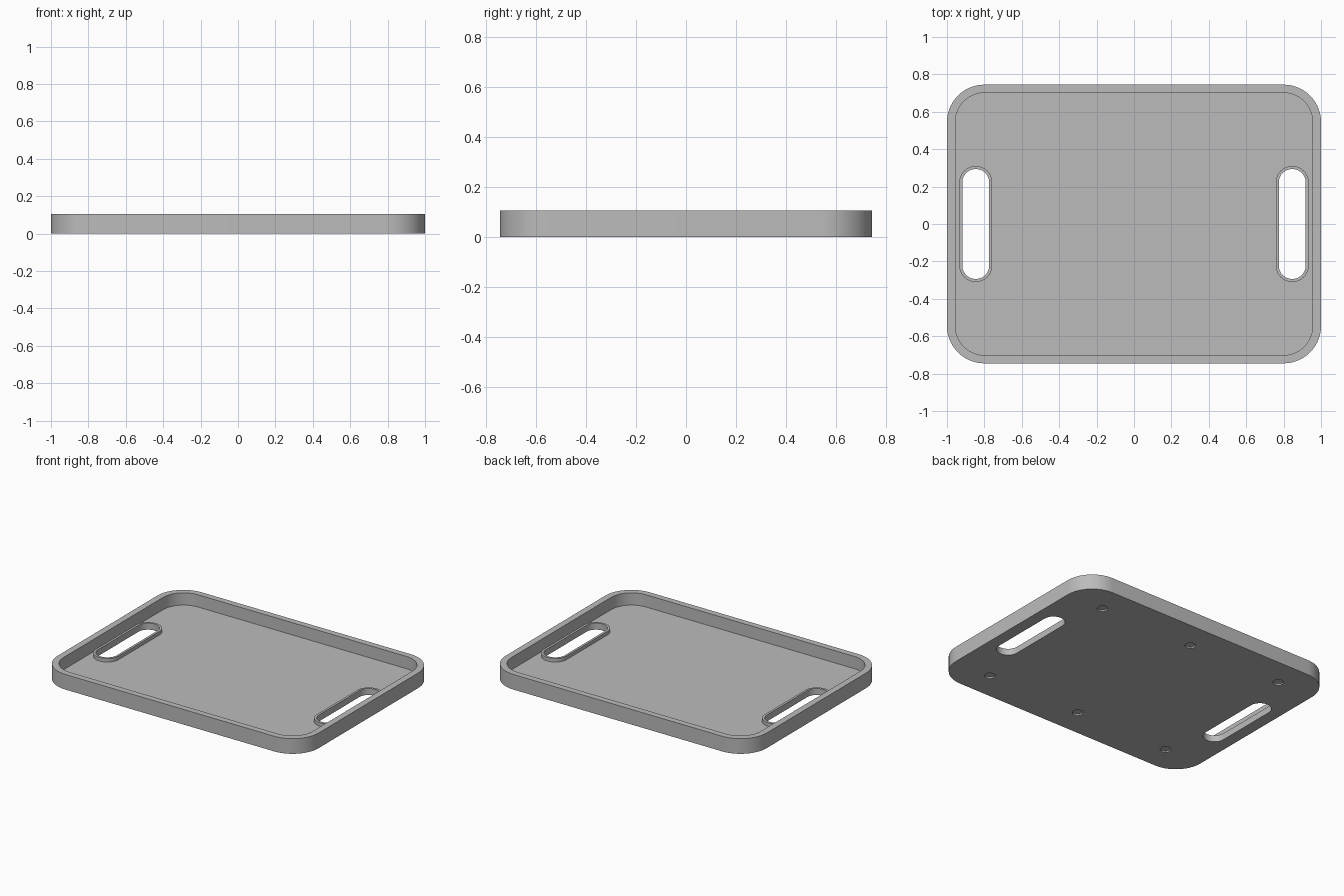
import bpy
import bmesh
from math import sin, cos, pi

cube = bpy.data.objects.get("Cube")
if cube:
    bpy.data.objects.remove(cube, do_unlink=True)

HEIGHT, FLOOR, LIP_TOP = 0.105, 0.02, 0.045
SLOT_X = 0.846

grey = bpy.data.materials.new("light grey plastic")
grey.use_nodes = True
grey.diffuse_color = (0.5, 0.5, 0.5, 1)
grey.node_tree.nodes["Principled BSDF"].inputs["Base Color"].default_value = grey.diffuse_color


def rounded_prism(name, center, half_x, half_y, radius, z0, z1, steps=14):
    """Upright prism with a rounded rectangle outline."""
    bm = bmesh.new()
    outline = []
    corners = [(1, 1), (-1, 1), (-1, -1), (1, -1)]
    for quarter, (sx, sy) in enumerate(corners):
        for i in range(steps + 1):
            a = (quarter + i / steps) * pi / 2
            x = center[0] + sx * (half_x - radius) + radius * cos(a)
            y = center[1] + sy * (half_y - radius) + radius * sin(a)
            outline.append(bm.verts.new((x, y, z0)))
    bmesh.ops.remove_doubles(bm, verts=outline, dist=1e-5)
    base = bm.faces.new([v for v in outline if v.is_valid])
    top = bmesh.ops.extrude_face_region(bm, geom=[base], use_keep_orig=True)
    moved = [v for v in top["geom"] if isinstance(v, bmesh.types.BMVert)]
    bmesh.ops.translate(bm, verts=moved, vec=(0, 0, z1 - z0))
    bmesh.ops.recalc_face_normals(bm, faces=bm.faces)
    mesh = bpy.data.meshes.new(name)
    bm.to_mesh(mesh)
    bm.free()
    mesh.materials.append(grey)
    obj = bpy.data.objects.new(name, mesh)
    bpy.context.collection.objects.link(obj)
    return obj


def activate(obj):
    bpy.ops.object.select_all(action='DESELECT')
    obj.select_set(True)
    bpy.context.view_layer.objects.active = obj


def cut(target, cutter):
    """Subtract the cutter from the target, then discard it."""
    cutter.hide_render = True
    mod = target.modifiers.new("cut", 'BOOLEAN')
    mod.operation, mod.solver, mod.object = 'DIFFERENCE', 'EXACT', cutter
    activate(target)
    bpy.ops.object.modifier_apply(modifier=mod.name)
    bpy.data.objects.remove(cutter, do_unlink=True)


def slot_cutter(x):
    return rounded_prism("slot_cutter", (x, 0), 0.072, 0.294, 0.072, -0.1, 0.3)


# Tray body: solid slab hollowed out from above
tray = rounded_prism("tray_body", (0, 0), 1, 0.745, 0.2, 0, HEIGHT)
cut(tray, rounded_prism("cavity_cutter", (0, 0), 0.955, 0.702, 0.157, FLOOR, 0.3))
parts = [tray]

# Handle slots with a raised lip around each
for side, x in (("left", SLOT_X), ("right", -SLOT_X)):
    cut(tray, slot_cutter(x))
    lip = rounded_prism(side + "_handle_lip", (x, 0), 0.088, 0.31, 0.088, FLOOR, LIP_TOP)
    cut(lip, slot_cutter(x))
    parts.append(lip)

# Six shallow round foot recesses in the underside
for x in (-0.72, 0, 0.72):
    for y in (-0.55, 0.55):
        cut(tray, rounded_prism("recess_cutter", (x, y), 0.034, 0.034, 0.034, -0.1, 0.01, 6))

# Smooth round corners, crisp edges
for part in parts:
    activate(part)
    bpy.ops.object.shade_smooth_by_angle(angle=pi / 6)
